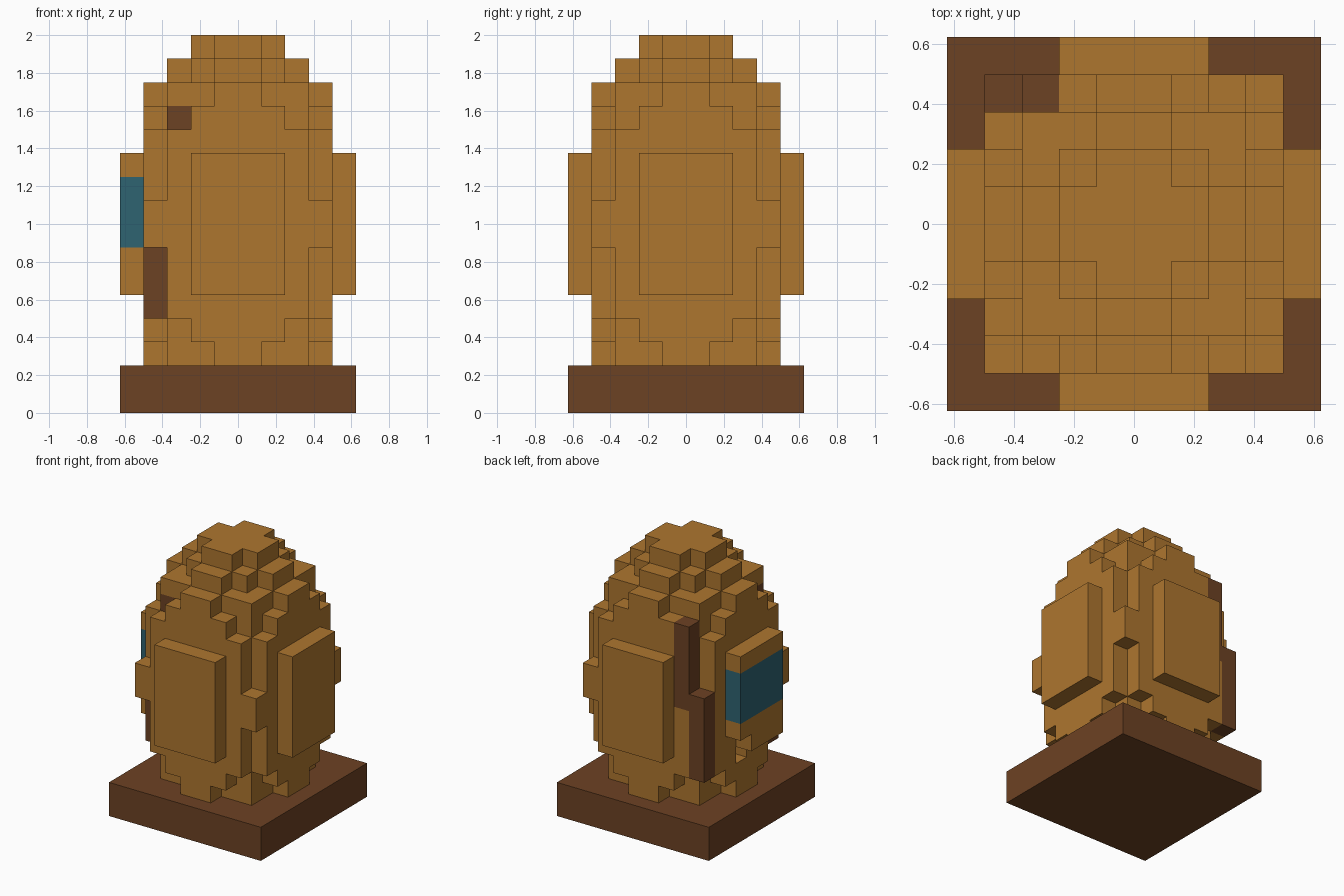
import bpy
import bmesh
from mathutils import Vector

old = bpy.data.objects.get("Cube")
if old:
    bpy.data.objects.remove(old, do_unlink=True)

U = 0.125  # edge length of one block


def material(name, color):
    mat = bpy.data.materials.new(name)
    mat.use_nodes = True
    mat.diffuse_color = (*color, 1)
    bsdf = mat.node_tree.nodes["Principled BSDF"]
    bsdf.inputs["Base Color"].default_value = (*color, 1)
    bsdf.inputs["Roughness"].default_value = 0.9
    return mat


wood = material("golden wood", (0.42, 0.18, 0.028))
brown = material("dark brown", (0.152, 0.054, 0.017))
teal = material("dark teal", (0.028, 0.125, 0.165))


def block(x, y, z):
    """Cells filled by a box given as ranges."""
    return {(i, j, k) for i in x for j in y for k in z}


def half_index(i):
    return i if i >= 0 else -1 - i


# Egg body: half width of each row outwards from the middle, per layer
waist = [4, 4, 4, 4]
belly = [4, 4, 4, 3]
shoulder = [4, 4, 3, 2]
cap = [4, 3, 3, 1]
layers = ([cap, shoulder] + [belly] * 3 + [waist] * 2 + [belly] * 3
          + [shoulder, cap, [3, 2, 1, 0], [2, 1, 0, 0]])
span = range(-4, 4)
egg = {(x, y, z)
       for z, rows in enumerate(layers, 2)
       for x in span for y in span
       if half_index(x) < rows[half_index(y)]}

# Raised panels on the four sides
mid, tall = range(-2, 2), range(5, 11)
panels = {
    "front_panel": block(mid, [-5], tall),
    "back_panel": block(mid, [4], tall),
    "left_panel": block([4], mid, tall),
    "right_panel": block([-5], mid, tall),
}

# Teal window band and the stepped dark strips beside it
window = block([-5], mid, range(7, 10))
strips = set()
for y in (-3, 3):
    strips |= block([-4], [y], range(4, 9)) | block([-3], [y], range(8, 13))

# Small chipped hollow under the window
chips = {(-5, 1, 5), (-4, 0, 4)}

parts = [("plinth", block(range(-5, 5), range(-5, 5), range(2)), brown),
         ("window_band", window, teal),
         ("dark_strips", strips, brown),
         ("egg_body", egg - strips - chips, wood)]
parts += [(n, cells - window - chips, wood) for n, cells in panels.items()]
filled = set().union(*(cells for _, cells, _ in parts))


def build(name, cells, mat):
    """Skin the exposed sides of the cells and merge flat areas."""
    bm = bmesh.new()
    for cell in cells:
        for axis in range(3):
            for side in (0, 1):
                near = list(cell)
                near[axis] += 2 * side - 1
                if tuple(near) in filled:
                    continue
                u, v = (axis + 1) % 3, (axis + 2) % 3
                corners = []
                for a, b in ((0, 0), (1, 0), (1, 1), (0, 1)):
                    p = Vector(cell)
                    p[axis] += side
                    p[u] += a
                    p[v] += b
                    corners.append(bm.verts.new(p * U))
                bm.faces.new(corners if side else corners[::-1])
    bmesh.ops.remove_doubles(bm, verts=bm.verts, dist=0.001)
    bmesh.ops.dissolve_limit(bm, angle_limit=0.01, verts=bm.verts, edges=bm.edges)
    mesh = bpy.data.meshes.new(name)
    bm.to_mesh(mesh)
    bm.free()
    mesh.materials.append(mat)
    obj = bpy.data.objects.new(name, mesh)
    bpy.context.collection.objects.link(obj)


for part in parts:
    build(*part)
